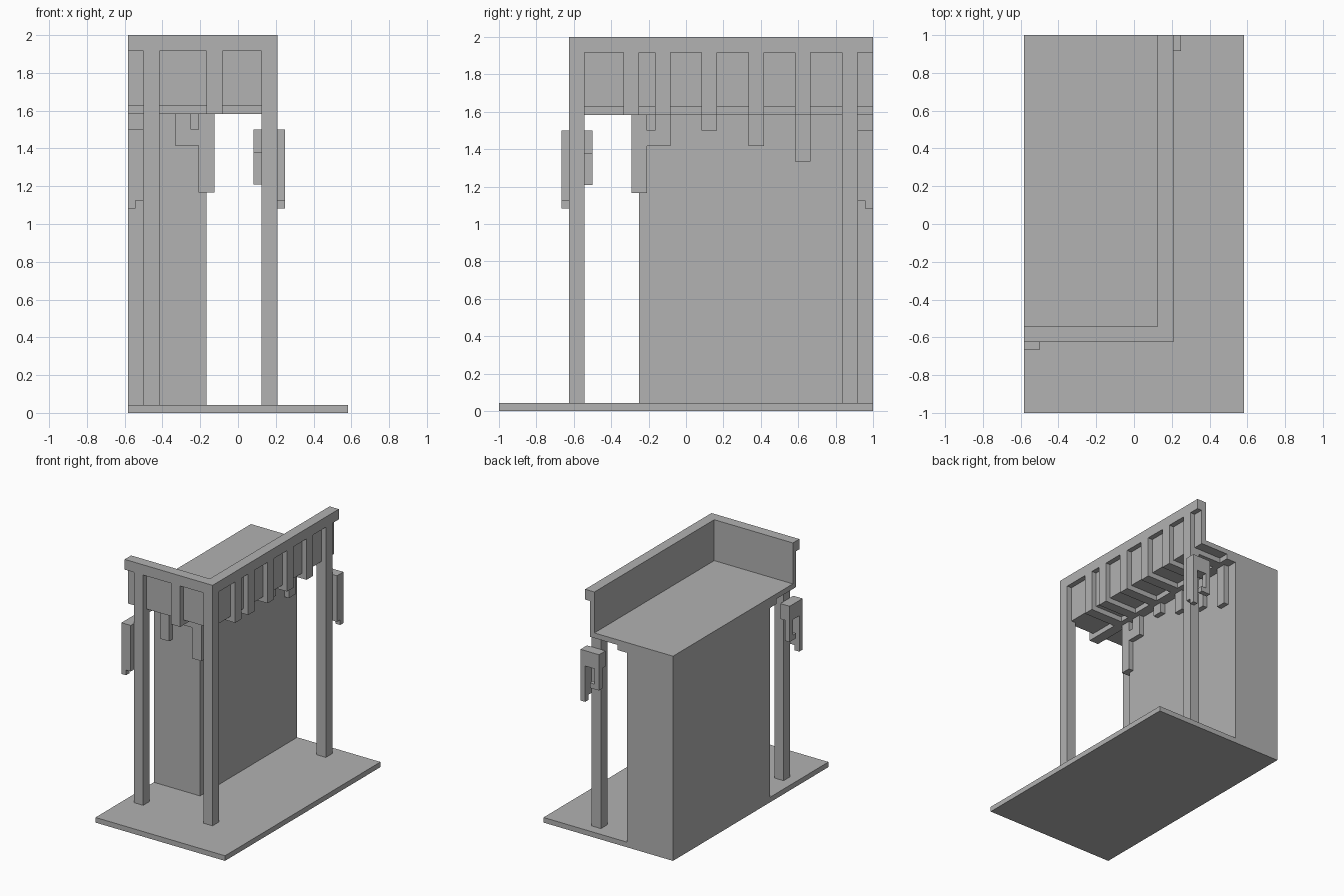
import bpy
import bmesh
from mathutils import Vector

cube = bpy.data.objects.get("Cube")
if cube:
    bpy.data.objects.remove(cube, do_unlink=True)

U = 1 / 24  # one module of the timber grid

grey = bpy.data.materials.new("plain_grey")
grey.use_nodes = True
colour = (0.445, 0.445, 0.445, 1)
grey.diffuse_color = colour
grey.node_tree.nodes["Principled BSDF"].inputs["Base Color"].default_value = colour


def build(name, boxes):
    """One object from boxes given as (x range, y range, z range) in modules."""
    bm = bmesh.new()
    for ranges in boxes:
        lo, hi = (Vector(c) * U for c in zip(*ranges))
        for v in bmesh.ops.create_cube(bm, size=1)["verts"]:
            v.co = Vector([b if c > 0 else a for c, a, b in zip(v.co, lo, hi)])
    mesh = bpy.data.meshes.new(name)
    bm.to_mesh(mesh)
    bm.free()
    mesh.materials.append(grey)
    obj = bpy.data.objects.new(name, mesh)
    bpy.context.collection.objects.link(obj)
    return obj


def swap(box):
    """Turn a box of the side facade into its twin on the front facade."""
    x, y, z = box
    return ((-y[1] + 10, -y[0] + 10), (-x[1] - 10, -x[0] - 10), z)


# Ground slab, solid block and roof deck
build("base", [((-14, 14), (-24, 24), (0, 1))])
build("body", [((-14, -4), (-6, 24), (1, 39))])
build("roof", [((-14, 4), (-14, 24), (39, 40))])

# Parapet: recessed panels under a wider cap
build("parapet_panels", [((3, 4), (-14, 24), (40, 46)),
                         ((-14, 3), (-14, -13), (40, 46))])
build("parapet_cap", [((3, 5), (-15, 24), (46, 48)),
                      ((-14, 3), (-15, -13), (46, 48))])

# Posts
for name, x, y in (("corner_post", 3, -15), ("side_post", 3, 20), ("front_post", -12, -15)):
    build(name, [((x, x + 2), (y, y + 2), (1, 46))])

# Short studs on the parapet and the joists running back from them
for y in (-8, -4, 2, 8, 14):
    build("side_stud", [((4, 5), (y, y + 2), (38, 46))])
build("front_stud", [((-4, -2), (-15, -14), (38, 46))])
for y in (-4, 2, 8, 14, 20):
    build("side_joist", [((-2, 4), (y, y + 2), (38, 39))])
build("front_joist", [((-12, -10), (-14, -8), (38, 39))])
build("wall_beams", [((-4, -2), (-14, 24), (38, 39)),
                     ((-14, 4), (-8, -6), (38, 39))])

# Wall brackets growing longer towards the posts
for i, y in enumerate((2, 8, 14, 20)):
    build("wall_bracket", [((-4, -3), (y, y + 2), (36 - 2 * i, 38))])
build("front_wall_bracket", [((-12, -10), (-7, -6), (30, 38))])

# Corner bracket with a hooked arm on each wall
build("corner_bracket", [((-5, -3), (-7, -5), (28, 38)),
                         ((-4, -3), (-4, -2), (34, 38)),
                         ((-4, -3), (-5, -4), (34, 36)),
                         ((-8, -6), (-7, -6), (34, 38)),
                         ((-6, -5), (-7, -6), (34, 36))])

# Carved hook ornaments behind the two end posts
ornament = [((2, 6), (22, 24), (33, 36)),
            ((5, 6), (22, 23), (27, 33)),
            ((5, 6), (23, 24), (26, 33)),
            ((2, 3), (23, 24), (29, 33)),
            ((3, 4), (23, 24), (29, 30))]
build("side_ornament", ornament)
build("front_ornament", [swap(b) for b in ornament])
